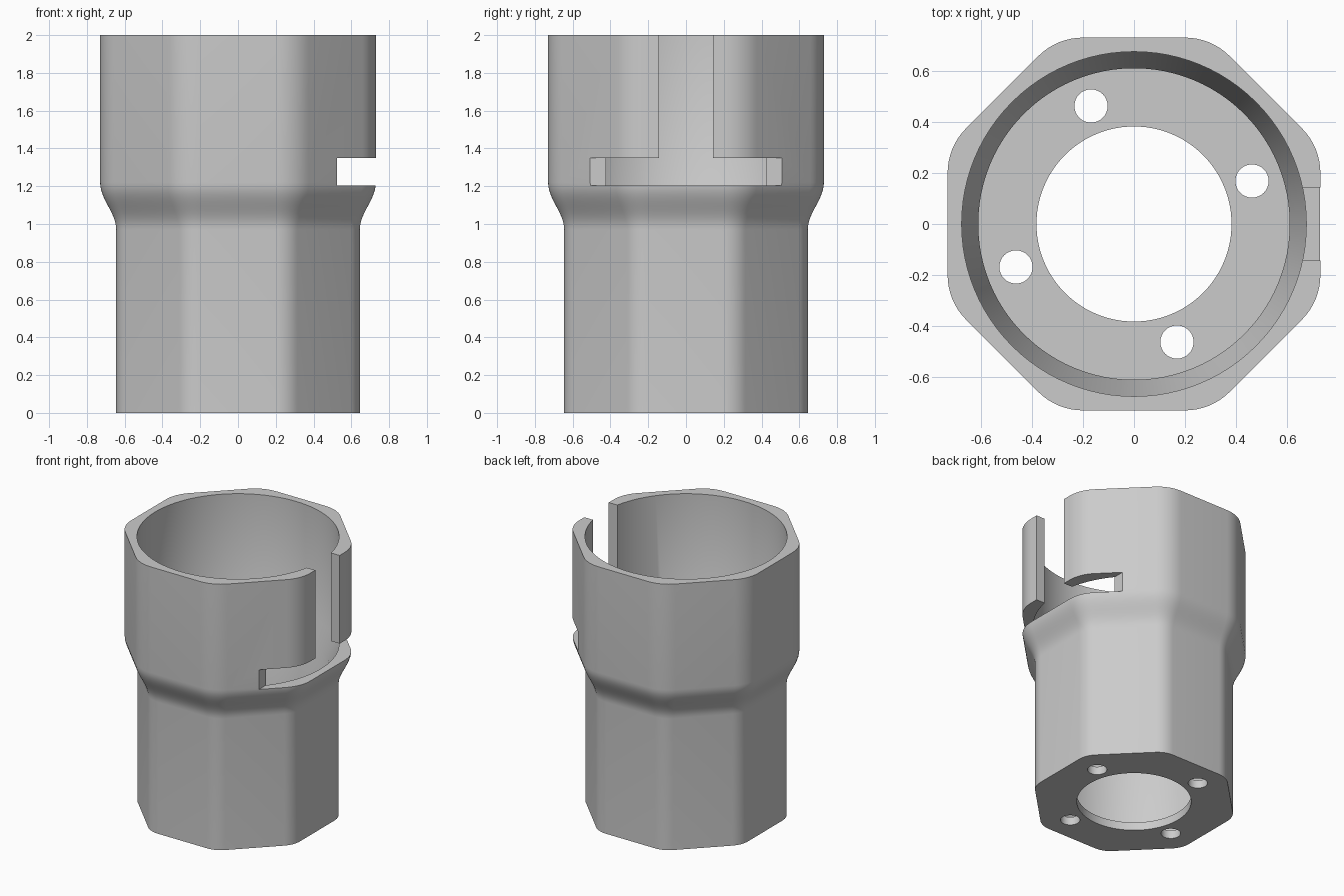
import bpy, bmesh, math

if "Cube" in bpy.data.objects:
    bpy.data.objects.remove(bpy.data.objects["Cube"])

grey = bpy.data.materials.new("mid_grey")
grey.diffuse_color = (0.6, 0.6, 0.6, 1)
grey.use_nodes = True
grey.node_tree.nodes["Principled BSDF"].inputs["Base Color"].default_value = grey.diffuse_color


def loft(name, rings):
    """Closed solid through stacked rings of equal point count."""
    bm = bmesh.new()
    loops = [[bm.verts.new(p) for p in ring] for ring in rings]
    n = len(loops[0])
    for a, b in zip(loops, loops[1:]):
        for i in range(n):
            j = (i + 1) % n
            bm.faces.new((a[i], a[j], b[j], b[i]))
    bm.faces.new(loops[0][::-1])
    bm.faces.new(loops[-1])
    me = bpy.data.meshes.new(name)
    bm.to_mesh(me)
    bm.free()
    me.materials.append(grey)
    ob = bpy.data.objects.new(name, me)
    bpy.context.collection.objects.link(ob)
    return ob


def octagon(apothem, z, flat=0.2, seg=8):
    """Octagon with rounded corners; flat is half the straight side."""
    t = math.tan(math.pi / 8)
    r = (apothem * t - flat) / t
    d = (apothem - r) / math.cos(math.pi / 8)
    pts = []
    for k in range(8):
        c = math.pi / 8 + k * math.pi / 4
        for i in range(seg + 1):
            a = k * math.pi / 4 + i / seg * math.pi / 4
            pts.append((d * math.cos(c) + r * math.cos(a),
                        d * math.sin(c) + r * math.sin(a), z))
    return pts


def circle(r, z, x=0, y=0, n=96):
    return [(x + r * math.cos(2 * math.pi * i / n),
             y + r * math.sin(2 * math.pi * i / n), z) for i in range(n)]


def rect(x0, x1, y, z):
    return [(x0, -y, z), (x1, -y, z), (x1, y, z), (x0, y, z)]


def cut(ob, cutter):
    m = ob.modifiers.new("cut", 'BOOLEAN')
    m.operation, m.solver, m.object = 'DIFFERENCE', 'EXACT', cutter
    bpy.context.view_layer.objects.active = ob
    bpy.ops.object.modifier_apply(modifier=m.name)
    bpy.data.objects.remove(cutter)


# Octagonal outer shell with an S-shaped flare
rings = [octagon(0.645, 0)]
for i in range(13):
    f = i / 12
    rings.append(octagon(0.645 + 0.085 * (1 - math.cos(math.pi * f)) / 2,
                         0.97 + 0.25 * f))
rings.append(octagon(0.73, 2))
body = loft("socket_body", rings)

# Stepped round bore above the floor
cut(body, loft("bore", [circle(0.61, 0.06), circle(0.61, 1.04),
                        circle(0.675, 1.18), circle(0.675, 2.1)]))

# Central opening and four bolt holes in the floor
cut(body, loft("floor_opening", [circle(0.382, -0.1), circle(0.382, 0.3)]))
for k in range(4):
    a = math.radians(20 + 90 * k)
    x, y = 0.492 * math.cos(a), 0.492 * math.sin(a)
    cut(body, loft("bolt_hole", [circle(0.065, -0.1, x, y, 32),
                                 circle(0.065, 0.3, x, y, 32)]))

# T-shaped slot on the right side
cut(body, loft("cross_slot", [rect(0.525, 1, 0.9, 1.205), rect(0.525, 1, 0.9, 1.35)]))
cut(body, loft("upright_slot", [rect(0.5, 1, 0.142, 1.3), rect(0.5, 1, 0.142, 2.1)]))

# Smooth shading with crisp edges
bpy.ops.object.select_all(action='DESELECT')
body.select_set(True)
bpy.context.view_layer.objects.active = body
bpy.ops.object.shade_smooth_by_angle(angle=math.radians(30))
